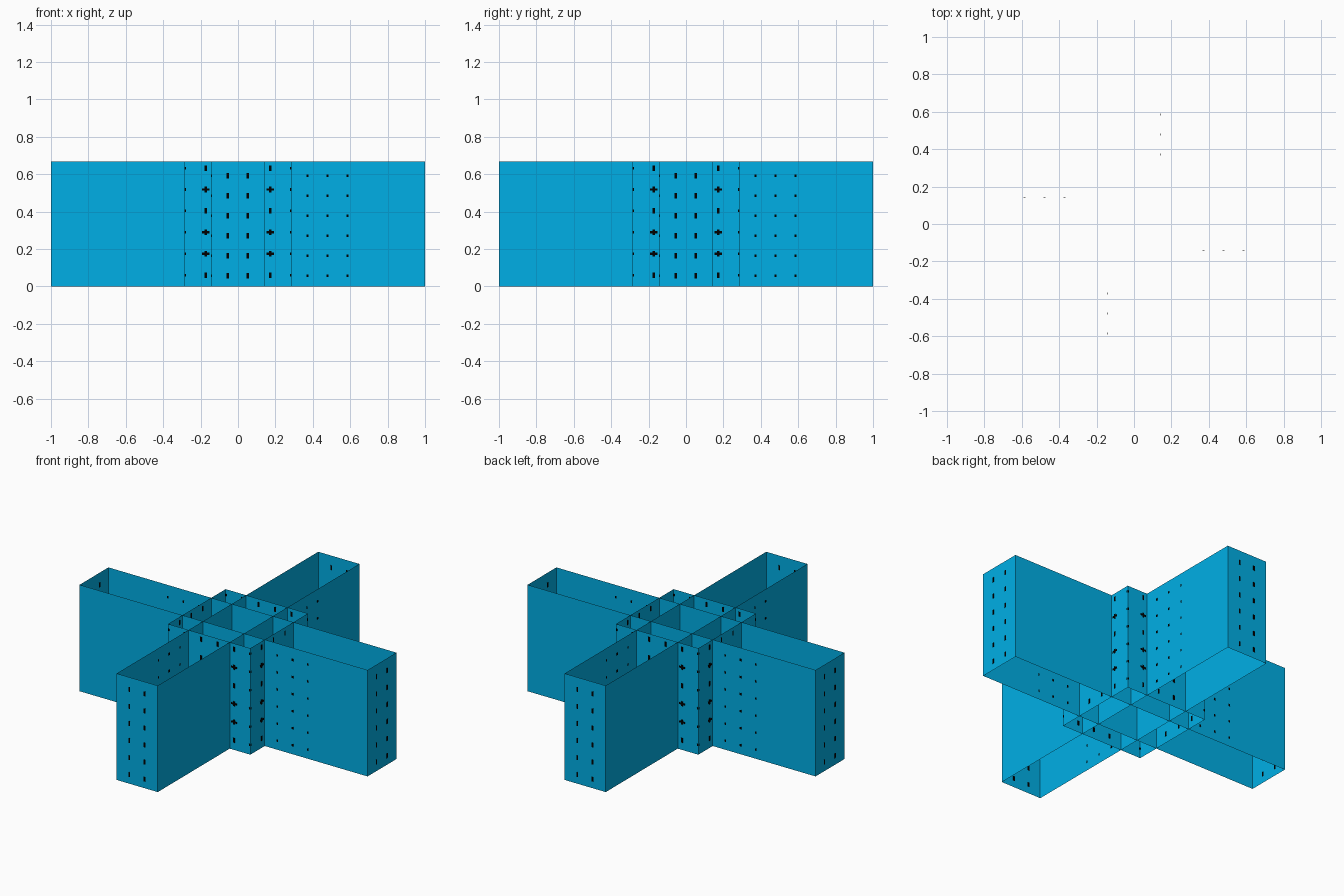
import bpy, bmesh, math
from mathutils import Matrix, Vector

if "Cube" in bpy.data.objects:
    bpy.data.objects.remove(bpy.data.objects["Cube"])

HEIGHT = 0.668
UNIT = 1 / 7  # half width of an arm


def flat_material(name, color):
    mat = bpy.data.materials.new(name)
    mat.diffuse_color = (*color, 1)
    mat.use_nodes = True
    mat.node_tree.nodes["Principled BSDF"].inputs["Base Color"].default_value = mat.diffuse_color
    return mat


blue = flat_material("bright blue", (0.0, 0.43, 0.791))
black = flat_material("black", (0, 0, 0))


def add_object(name, bm, mat):
    mesh = bpy.data.meshes.new(name)
    bm.to_mesh(mesh)
    bm.free()
    mesh.materials.append(mat)
    obj = bpy.data.objects.new(name, mesh)
    bpy.context.collection.objects.link(obj)


def open_box(name, half_x, half_y):
    """Thin-walled rectangular sleeve, open at top and bottom."""
    bm = bmesh.new()
    bmesh.ops.create_cube(bm, size=1)
    caps = [f for f in bm.faces if abs(f.normal.z) > 0.5]
    bmesh.ops.delete(bm, geom=caps, context='FACES_ONLY')
    for v in bm.verts:
        v.co.x *= 2 * half_x
        v.co.y *= 2 * half_y
        v.co.z = (v.co.z + 0.5) * HEIGHT
    add_object(name, bm, blue)


def speckles(name, y, spots):
    """Thin dark plates on the wall at -y, repeated on all four sides."""
    bm = bmesh.new()
    for turn in range(4):
        spin = Matrix.Rotation(turn * math.pi / 2, 4, 'Z')
        for x, z, w, h in spots:
            place = Matrix.Translation(Vector((x, -y, z)))
            size = Matrix.Diagonal((w, 0.002, h, 1))
            bmesh.ops.create_cube(bm, size=1, matrix=spin @ place @ size)
    add_object(name, bm, black)


# Two long sleeves crossing at the middle
open_box("side_to_side_walls", 1, UNIT)
open_box("front_to_back_walls", UNIT, 1)
# Square core around the crossing
open_box("core_walls", 2 * UNIT, 2 * UNIT)

# Speckles on the core, some of them plus-shaped
core_z = [0.06 + 0.1145 * i for i in range(6)]
core = [(x, z, 0.012, 0.03) for x in (-0.172, -0.057, 0.057, 0.172) for z in core_z]
core += [(x, core_z[i], 0.04, 0.012) for x in (-0.172, 0.172) for i in (1, 2, 4)]
core += [(x, z, 0.008, 0.014) for x in (-0.281, 0.281) for z in core_z]
speckles("core_speckles", 2 * UNIT, core)

# Speckles on the arm ends and one flank of each arm
arm_z = [0.057 + 0.107 * i for i in range(6)]
speckles("arm_end_speckles", 1, [(x, z, 0.012, 0.03) for x in (-0.055, 0.052) for z in arm_z])
speckles("arm_side_speckles", UNIT, [(x, z, 0.01, 0.014) for x in (0.372, 0.479, 0.586) for z in arm_z])
